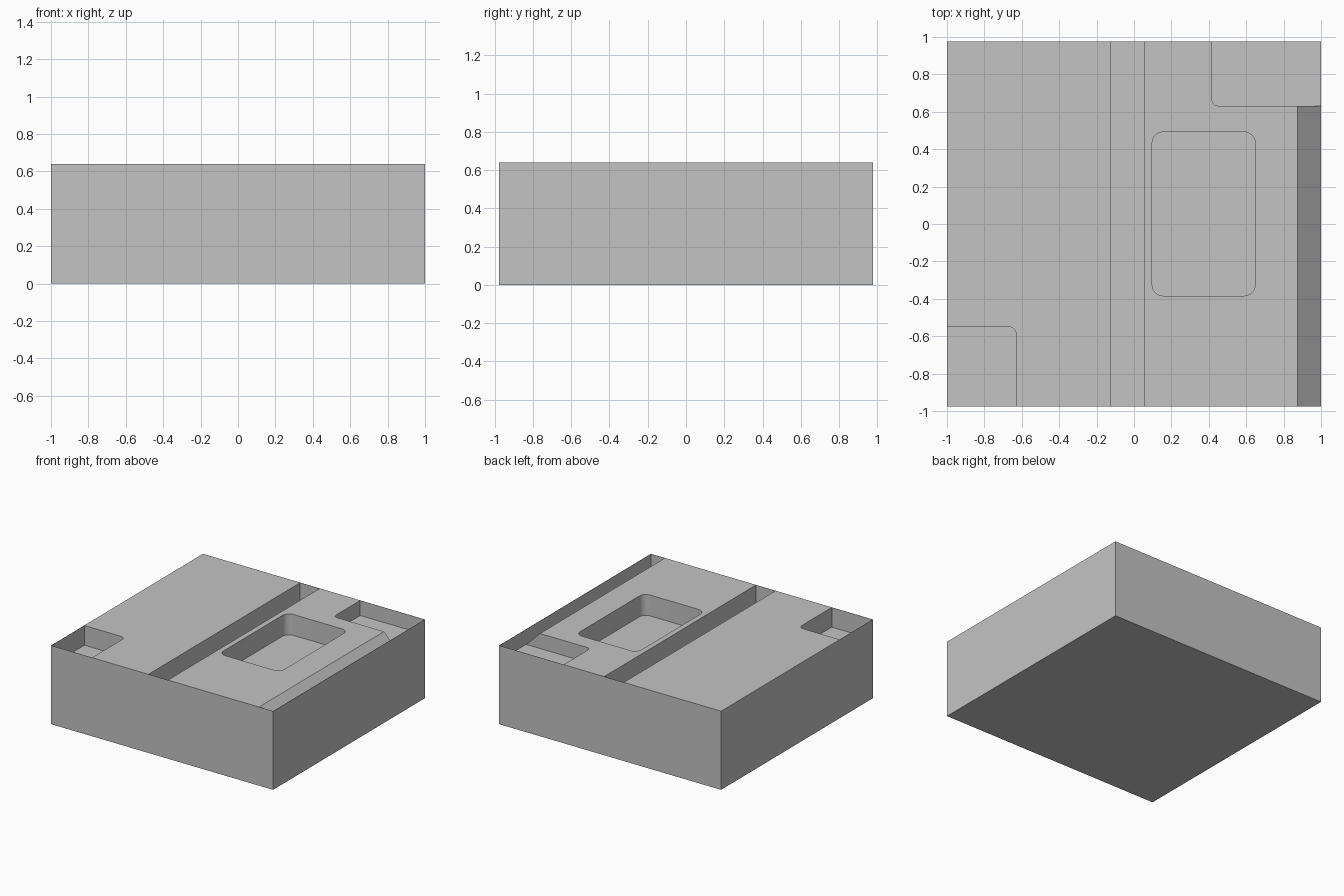
import bpy
import bmesh
import math

cube = bpy.data.objects.get("Cube")
if cube:
    bpy.data.objects.remove(cube, do_unlink=True)

HX, HY, H = 1.0, 0.977, 0.64       # half sizes and height of the block
SKIN = 0.002                       # thin outer wall left standing round the cuts
IX, IY = HX - SKIN, HY - SKIN

grey = bpy.data.materials.new("plain grey")
grey.use_nodes = True
colour = (0.55, 0.55, 0.55, 1)
grey.diffuse_color = colour
grey.node_tree.nodes["Principled BSDF"].inputs["Base Color"].default_value = colour


def prism(name, points, shift):
    """Extrude a closed outline of 3D points along shift."""
    bm = bmesh.new()
    face = bm.faces.new([bm.verts.new(p) for p in points])
    new = bmesh.ops.extrude_face_region(bm, geom=[face])["geom"]
    bmesh.ops.translate(bm, vec=shift, verts=[v for v in new if isinstance(v, bmesh.types.BMVert)])
    bmesh.ops.recalc_face_normals(bm, faces=bm.faces)
    mesh = bpy.data.meshes.new(name)
    bm.to_mesh(mesh)
    bm.free()
    mesh.materials.append(grey)
    obj = bpy.data.objects.new(name, mesh)
    bpy.context.collection.objects.link(obj)
    return obj


def pocket(name, x0, x1, y0, y1, depth, radius=0.0, rounded=()):
    """Cutter from above; rounded lists corners counter-clockwise from the lower left."""
    outline = []
    corners = [(x0, y0, 1, 1), (x1, y0, -1, 1), (x1, y1, -1, -1), (x0, y1, 1, -1)]
    for i, (x, y, sx, sy) in enumerate(corners):
        if i not in rounded:
            outline.append((x, y, H - depth))
            continue
        for step in range(9):
            a = math.pi + (i + step / 8) * math.pi / 2
            outline.append((x + radius * (sx + math.cos(a)),
                            y + radius * (sy + math.sin(a)), H - depth))
    return prism(name, outline, (0, 0, depth + 0.1))


# Solid block
block = prism("block", [(-HX, -HY, 0), (HX, -HY, 0), (HX, HY, 0), (-HX, HY, 0)], (0, 0, H))

# Recesses: long channel, centre pocket, two corner pockets, sloped edge
slope = [(0.873, -IY, H), (IX, -IY, H - 0.125), (IX, -IY, H + 0.1), (0.873, -IY, H + 0.1)]
cutters = [
    pocket("channel_cutter", -0.123, 0.053, -IY, IY, 0.16),
    pocket("centre_pocket_cutter", 0.097, 0.648, -0.384, 0.492, 0.17, 0.06, (0, 1, 2, 3)),
    pocket("front_pocket_cutter", -IX, -0.63, -IY, -0.55, 0.16, 0.04, (2,)),
    pocket("back_pocket_cutter", 0.418, IX, 0.632, IY, 0.122, 0.03, (0,)),
    prism("sloped_edge_cutter", slope, (0, IY + 0.633, 0)),
]
for cutter in cutters:
    cut = block.modifiers.new(cutter.name, "BOOLEAN")
    cut.operation = "DIFFERENCE"
    cut.solver = "EXACT"
    cut.object = cutter
    cutter.hide_render = True

# Apply the cuts and remove the helpers
bpy.context.view_layer.objects.active = block
block.select_set(True)
for cutter in cutters:
    bpy.ops.object.modifier_apply(modifier=cutter.name)
    bpy.data.objects.remove(cutter, do_unlink=True)
bpy.ops.object.shade_smooth_by_angle(angle=math.radians(30))
